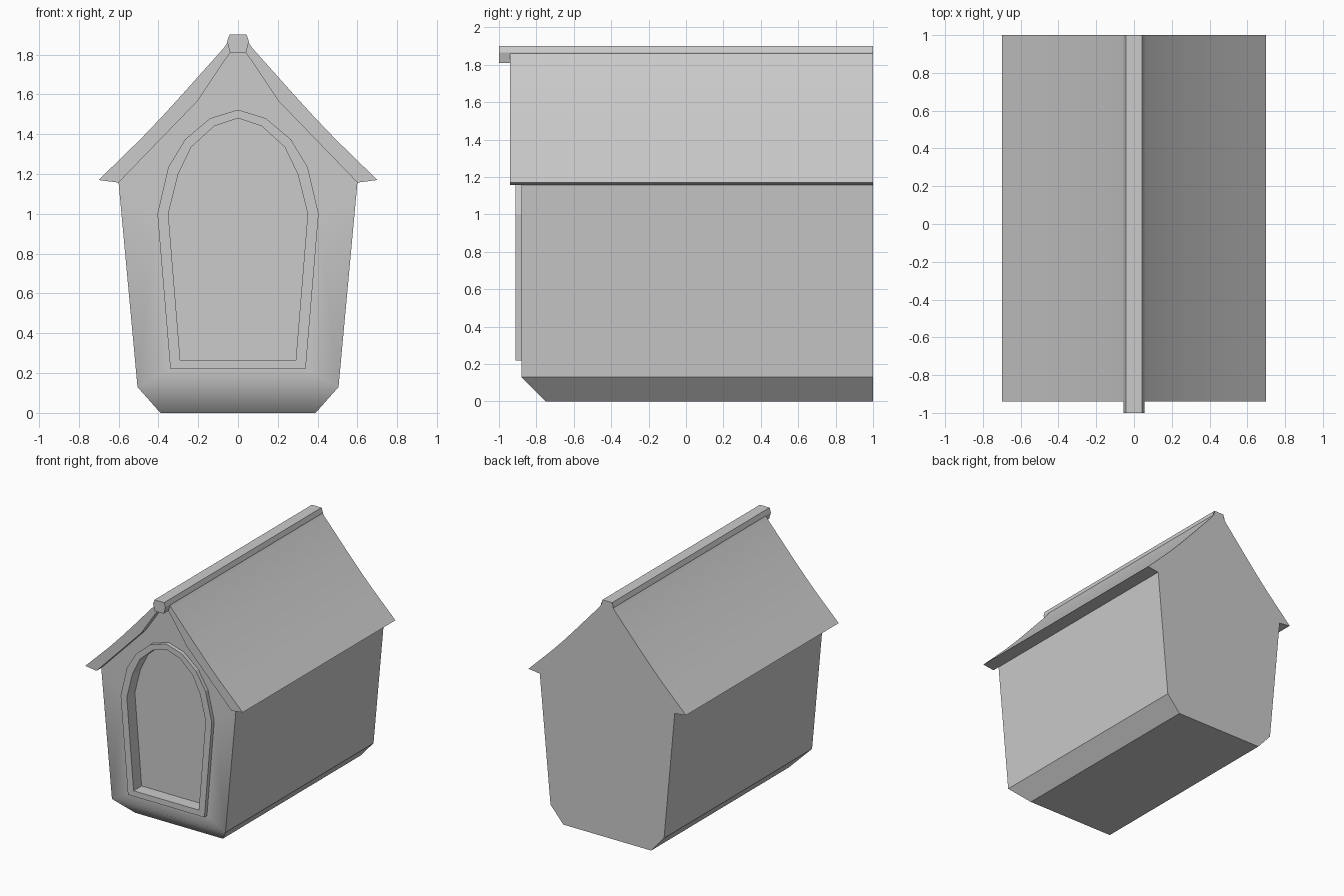
import bpy, bmesh

if "Cube" in bpy.data.objects:
    bpy.data.objects.remove(bpy.data.objects["Cube"])

FRONT, BACK, ROOF_FRONT = -0.88, 1.0, -0.94
UNDER = [(0.60, 1.157), (0.205, 1.565), (0.04, 1.81)]          # roof underside, eave to peak
ROOF = [(0.70, 1.17), (0.49, 1.375), (0.38, 1.49), (0.28, 1.60), (0.07, 1.835), (0.05, 1.865)]
RIDGE = [(0.04, 1.81), (0.055, 1.865), (0.043, 1.90)]
FRAME_OUT = [(0.34, 0.22), (0.405, 1.0), (0.35, 1.235), (0.265, 1.375), (0.14, 1.48), (0, 1.523)]
FRAME_IN = [(0.29, 0.265), (0.35, 1.0), (0.30, 1.20), (0.235, 1.335), (0.12, 1.44), (0, 1.48)]


def mirror(half):
    """Closed outline from its right half, listed bottom to top."""
    return half + [(-x, z) for x, z in reversed(half) if x > 0]


def ring(bm, pts, y):
    return [bm.verts.new((x, y, z)) for x, z in pts]


def strip(bm, a, b, closed=True):
    n = len(a)
    return [bm.faces.new((a[i], a[(i + 1) % n], b[(i + 1) % n], b[i]))
            for i in range(n if closed else n - 1)]


def finish(bm, name, smooth=()):
    for f in smooth:
        f.smooth = True
    bmesh.ops.recalc_face_normals(bm, faces=bm.faces[:])
    me = bpy.data.meshes.new(name)
    bm.to_mesh(me)
    bm.free()
    ob = bpy.data.objects.new(name, me)
    bpy.context.collection.objects.link(ob)
    return ob


# Body: side walls, sloped underside, gable wall with window hole, full back
bm = bmesh.new()
front = ring(bm, mirror([(0.505, 0.13)] + UNDER), FRONT)
low = [bm.verts.new((s * 0.39, -0.75, 0)) for s in (1, -1)]
back = ring(bm, mirror([(0.39, 0), (0.505, 0.13), UNDER[0]] + ROOF + [RIDGE[2]]), BACK)
bm.faces.new(back)
for side, f_sh, f_eave, b in ((0, front[0], front[1], back[:3]),
                              (1, front[-1], front[-2], back[:-4:-1])):
    bm.faces.new((low[side], f_sh, b[1], b[0]))
    bm.faces.new((f_sh, f_eave, b[2], b[1]))
bm.faces.new((low[0], low[1], back[-1], back[0]))
chamfer = bm.faces.new((low[0], low[1], front[-1], front[0]))
hole = ring(bm, mirror(FRAME_OUT), FRONT)
edges = []
for loop in (front, hole):
    for i, v in enumerate(loop):
        w = loop[(i + 1) % len(loop)]
        edges.append(bm.edges.get((v, w)) or bm.edges.new((v, w)))
res = bmesh.ops.triangle_fill(bm, edges=edges, use_beauty=True, normal=(0, -1, 0))
wall = [g for g in res["geom"] if isinstance(g, bmesh.types.BMFace)]
finish(bm, "dormer_body", wall + [chamfer])

# Window: raised frame with a recessed pane
bm = bmesh.new()
rings = [ring(bm, mirror(p), y) for p, y in
         ((FRAME_OUT, FRONT), (FRAME_OUT, -0.912), (FRAME_IN, -0.912), (FRAME_IN, -0.81))]
for a, b in zip(rings, rings[1:]):
    strip(bm, a, b)
bm.faces.new(rings[-1])
finish(bm, "window_frame")

# Roof: curved slope, eave soffit, front edge and overhang underside on each side
bm = bmesh.new()
smooth = []
for s in (1, -1):
    outer = [(s * x, z) for x, z in ROOF]
    under = [(s * x, z) for x, z in UNDER]
    o_front, u_front = ring(bm, outer, ROOF_FRONT), ring(bm, under, ROOF_FRONT)
    o_back, u_mid = ring(bm, outer, BACK), ring(bm, under, FRONT)
    eave_back = bm.verts.new((under[0][0], BACK, under[0][1]))
    smooth += strip(bm, o_front, o_back, closed=False)
    strip(bm, u_front, u_mid, closed=False)
    bm.faces.new(o_front + u_front[::-1])
    bm.faces.new((o_front[0], o_back[0], eave_back, u_mid[0], u_front[0]))
finish(bm, "roof", smooth)

# Ridge beam along the peak, projecting at the front
bm = bmesh.new()
a, b = ring(bm, mirror(RIDGE), -1.0), ring(bm, mirror(RIDGE), BACK)
strip(bm, a, b)
bm.faces.new(a)
finish(bm, "ridge_beam")
